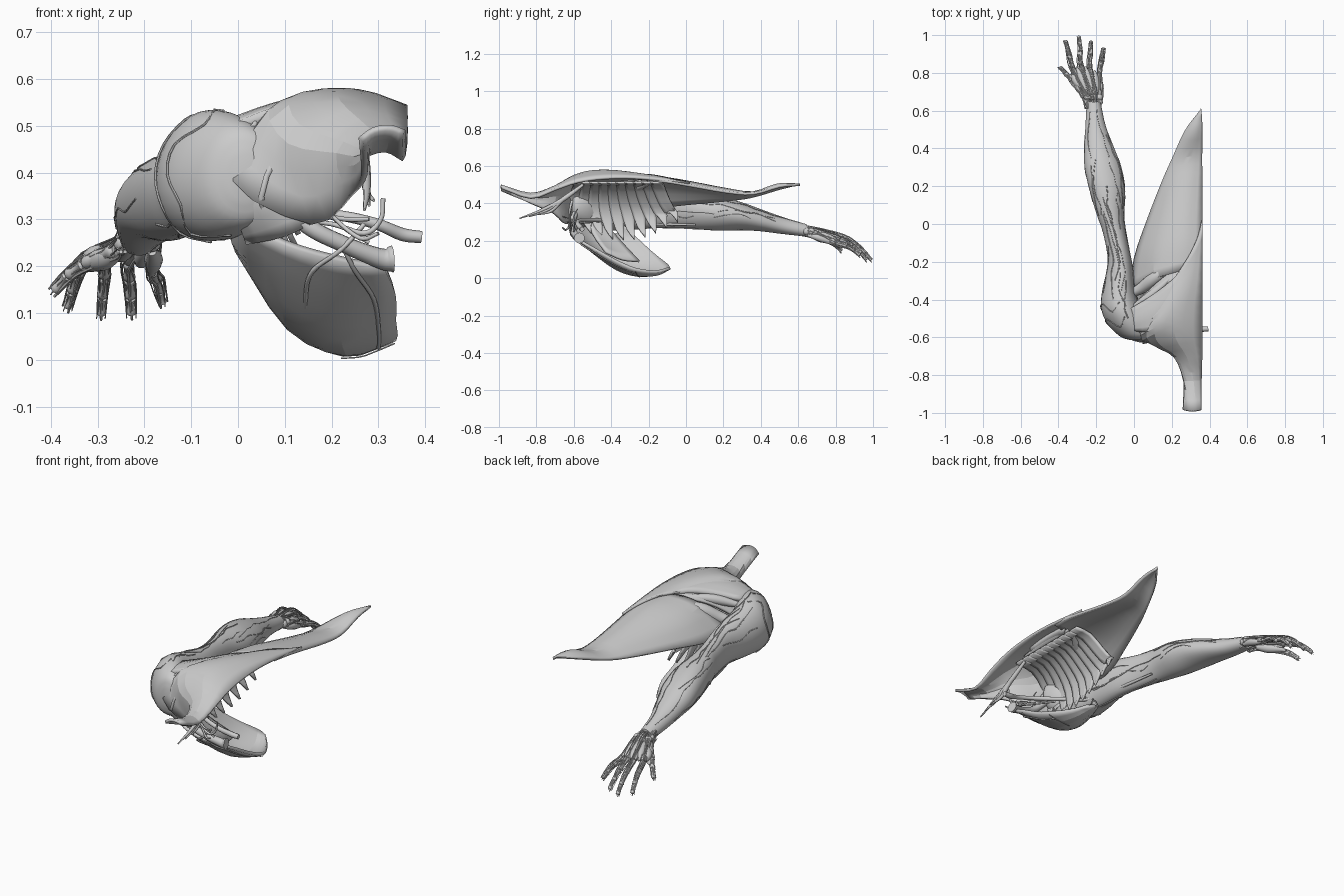
import bpy, math, random
from mathutils import Vector
random.seed(4)


def spline(pts, n):
    """Catmull-Rom resample: n steps per span, any dimension."""
    out = []
    for i in range(len(pts) - 1):
        b, c = pts[i], pts[i + 1]
        a = pts[i - 1] if i else [2 * u - v for u, v in zip(b, c)]
        d = pts[i + 2] if i + 2 < len(pts) else [2 * v - u for u, v in zip(b, c)]
        for k in range(n):
            t = k / n
            out.append([0.5 * (2 * q + (r - p) * t + (2 * p - 5 * q + 4 * r - s) * t * t
                               + (3 * q - p - 3 * r + s) * t ** 3) for p, q, r, s in zip(a, b, c, d)])
    return out + [list(pts[-1])]


def finish(ob, angle=35):
    bpy.ops.object.select_all(action='DESELECT')
    ob.select_set(True)
    bpy.context.view_layer.objects.active = ob
    bpy.ops.object.shade_smooth_by_angle(angle=math.radians(angle))


def mesh(name, verts, faces, thick=0, angle=35):
    me = bpy.data.meshes.new(name)
    me.from_pydata([tuple(v) for v in verts], [], faces)
    me.update()
    ob = bpy.data.objects.new(name, me)
    bpy.context.collection.objects.link(ob)
    finish(ob, angle)
    if thick:
        m = ob.modifiers.new("thickness", 'SOLIDIFY')
        m.thickness, m.offset = thick, 0
    return ob


def sheet(name, rows, n=3, thick=0.014, angle=15):
    """Smooth muscle sheet through a grid of control points."""
    rows = [spline(r, n) for r in rows]
    cols = [spline(list(c), n) for c in zip(*rows)]
    h = len(cols[0])
    faces = [(i * h + j, i * h + j + 1, (i + 1) * h + j + 1, (i + 1) * h + j)
             for i in range(len(cols) - 1) for j in range(h - 1)]
    return mesh(name, [p for c in cols for p in c], faces, thick, angle)


def tubes(name, paths, res=2, steps=5):
    """Paths are lists of (x, y, z, radius)."""
    cu = bpy.data.curves.new(name, 'CURVE')
    cu.dimensions, cu.bevel_depth, cu.bevel_resolution, cu.use_fill_caps = '3D', 1, res, True
    for p in paths:
        p = spline(p, steps)
        s = cu.splines.new('POLY')
        s.points.add(len(p) - 1)
        for q, v in zip(s.points, p):
            q.co, q.radius = (*v[:3], 1), max(v[3], 0.0008)
    ob = bpy.data.objects.new(name, cu)
    bpy.context.collection.objects.link(ob)
    bpy.ops.object.select_all(action='DESELECT')
    ob.select_set(True)
    bpy.context.view_layer.objects.active = ob
    bpy.ops.object.convert(target='MESH')
    finish(bpy.context.object, 50)


def vessel(pts, r):
    return [(*p, r) for p in pts]


# Arm: rings of (y, left x, right x, bottom z, top z)
arm = spline([(-.615, -.02, .05, .34, .44), (-.595, -.075, .10, .29, .49), (-.53, -.14, .09, .258, .522),
              (-.45, -.172, .045, .25, .53), (-.36, -.168, .012, .258, .51), (-.2, -.138, -.01, .268, .475),
              (-.05, -.163, -.042, .27, .452), (.05, -.198, -.055, .265, .447), (.18, -.238, -.05, .255, .435),
              (.3, -.264, -.07, .256, .405), (.4, -.264, -.105, .25, .368), (.52, -.257, -.15, .235, .325),
              (.645, -.25, -.176, .222, .288)], 4)


def on_arm(y, a, lift=0.0):
    i = max(k for k in range(len(arm) - 1) if arm[k][0] <= y or k == 0)
    p, q = arm[i], arm[i + 1]
    t = min(1, max(0, (y - p[0]) / (q[0] - p[0])))
    _, l, r, b, u = [m + (n - m) * t for m, n in zip(p, q)]
    bump = 1 + .025 * math.sin(3 * a + 6 * y)          # muscle bellies
    return ((l + r) / 2 + ((r - l) / 2 * bump + lift) * math.cos(a), y,
            (b + u) / 2 + ((u - b) / 2 * bump + lift) * math.sin(a))


N = 32
V = [on_arm(r[0], 2 * math.pi * k / N) for r in arm for k in range(N)]
F = [(i * N + k, (i + 1) * N + k, (i + 1) * N + (k + 1) % N, i * N + (k + 1) % N)
     for i in range(len(arm) - 1) for k in range(N)]
F += [tuple(range(N)), tuple(reversed(range(len(V) - N, len(V))))]
mesh("arm_muscles", V, F, 0, 50)

# Back sheets, spine side first
sheet("trapezius", [
    [(.355, -.985, .485), (.325, -.99, .495), (.29, -.99, .49), (.262, -.985, .47)],
    [(.355, -.83, .43), (.315, -.83, .45), (.27, -.83, .435), (.27, -.82, .395)],
    [(.36, -.7, .475), (.28, -.7, .49), (.215, -.7, .44), (.24, -.71, .35)],
    [(.36, -.58, .515), (.22, -.6, .545), (.11, -.64, .46), (.16, -.635, .29)],
    [(.36, -.43, .535), (.22, -.49, .572), (.07, -.57, .53), (-.01, -.61, .38)],
    [(.36, -.25, .535), (.28, -.33, .565), (.18, -.43, .57), (.06, -.53, .535)],
    [(.36, .02, .508), (.34, -.06, .525), (.31, -.13, .54), (.28, -.19, .55)]], 3)
sheet("latissimus", [
    [(.355, .61, .50), (.352, .605, .50), (.35, .6, .50), (.345, .59, .50)],
    [(.36, .5, .49), (.33, .49, .50), (.30, .49, .495), (.27, .49, .475)],
    [(.36, .36, .452), (.31, .36, .458), (.25, .35, .452), (.205, .35, .435)],
    [(.36, .22, .46), (.29, .22, .475), (.22, .215, .462), (.145, .21, .415)],
    [(.36, .02, .495), (.26, .01, .515), (.15, .01, .475), (.065, 0, .395)],
    [(.36, -.1, .515), (.25, -.12, .535), (.11, -.15, .49), (.005, -.18, .375)],
    [(.355, -.2, .525), (.24, -.25, .54), (.11, -.29, .505), (-.02, -.36, .37)]], 3)

# Shoulder blade muscles
sheet("infraspinatus", [
    [(.29, -.2, .535), (.2, -.3, .545), (.1, -.38, .525), (-.02, -.45, .5)],
    [(.28, -.35, .55), (.18, -.42, .555), (.08, -.48, .535), (-.02, -.52, .5)],
    [(.27, -.5, .55), (.16, -.55, .54), (.08, -.57, .525), (-.01, -.56, .49)]], 3, .03)
sheet("subscapularis", [
    [(.27, -.2, .535), (.16, -.28, .525), (.07, -.36, .48), (-.02, -.44, .40)],
    [(.27, -.4, .54), (.16, -.44, .53), (.07, -.48, .48), (-.02, -.5, .40)],
    [(.26, -.56, .53), (.16, -.58, .515), (.07, -.57, .47), (-.02, -.54, .40)]], 3, .016)
tubes("teres_muscles", [
    [(.23, -.2, .51, .012), (.12, -.28, .485, .035), (.04, -.34, .44, .03), (-.04, -.38, .41, .015)],
    [(.21, -.27, .53, .01), (.1, -.37, .51, .025), (0, -.44, .48, .015)]], 4)

# Front edge of the shoulder cap, tucked under its neighbours
sheet("front_shoulder", [
    [(.165, -.625, .295), (.115, -.625, .36), (.06, -.60, .45)],
    [(.1, -.605, .265), (.06, -.617, .34), (.02, -.59, .43)],
    [(.02, -.54, .25), (0, -.58, .31), (-.02, -.57, .40)]], 3, .014, 50)

# Chest muscle, folding up at its lower edge, with a smaller one inside it
sheet("pectoral", [
    [(.315, -.56, .195), (.2, -.59, .22), (.1, -.59, .25), (-.01, -.55, .30)],
    [(.335, -.47, .145), (.22, -.49, .135), (.1, -.51, .18), (-.01, -.49, .26)],
    [(.335, -.37, .09), (.22, -.37, .05), (.1, -.4, .105), (0, -.43, .24)],
    [(.335, -.27, .048), (.23, -.26, .016), (.11, -.3, .07), (0, -.38, .235)],
    [(.285, -.165, .035), (.21, -.16, .024), (.1, -.22, .1), (-.005, -.34, .25)],
    [(.23, -.095, .05), (.18, -.09, .065), (.09, -.18, .14), (-.02, -.34, .29)]], 3, .016)
sheet("small_pectoral", [[(.03, -.53, .34), (.1, -.5, .24), (.19, -.43, .14)],
                         [(.02, -.5, .34), (.09, -.43, .22), (.18, -.34, .10)],
                         [(.01, -.47, .34), (.07, -.37, .22), (.16, -.25, .09)]], 3, .014)

# Serratus: overlapping pointed strips from the blade around the ribs
for i in range(10):
    t = i / 9
    y0, y1, w, s0 = -.58 + .42 * t, -.6 + .52 * t, .034, .05 * t
    zt = .26 - .06 * math.sin(t * math.pi) + .04 * t ** 3
    path = [(.27, y0, .51, .03), (.17 + s0 * .4, y0 + .01, .495, w), (.085 + s0, (y0 + y1) / 2, .44 - s0 * .4, w),
            (.05 + s0, y1, .35, w), (.06 + s0, y1 + .015, zt + .055, .022), (.085 + s0, y1 + .035, zt, .001)]
    sheet("serratus_strip_%d" % i, [[(x, y + s * r, z) for x, y, z, r in path] for s in (-1, 0, 1)], 2, .012, 40)

# Collarbone and neck strands
tubes("collarbone", [[(.33, -.57, .215, .029), (.305, -.575, .216, .022), (.23, -.6, .245, .018),
                      (.15, -.612, .285, .018), (.08, -.59, .35, .016), (.03, -.56, .40, .016)]], 4)
tubes("neck_strands", [
    [(.27 + .01 * k, -.89 + .05 * k, .32 + .01 * k, .003), (.275, -.78 + .03 * k, .36, .008), (.27, -.66, .42, .012),
     (.26, -.55, .50, .008)] for k in range(3)])

# Large vessels and nerves near the armpit
tubes("subclavian_vessels", [
    [(.392, -.555, .262, .013), (.35, -.56, .268, .014), (.29, -.58, .292, .012), (.2, -.56, .31, .011),
     (.08, -.47, .31, .011), (-.02, -.36, .30, .009), (-.05, -.15, .29, .008), (-.075, .05, .285, .006)],
    [(.31, -.62, .345, .005), (.305, -.62, .30, .005), (.27, -.62, .27, .006), (.2, -.6, .29, .005), (.1, -.5, .30, .005)],
    [(.28, -.6, .25, .004), (.23, -.6, .28, .005), (.18, -.6, .33, .004), (.16, -.58, .37, .003)],
    [(.3, -.66, .27, .004), (.26, -.64, .26, .005), (.2, -.61, .31, .004), (.21, -.66, .33, .002)],
    [(.28, -.64, .30, .004), (.23, -.62, .30, .005), (.15, -.55, .31, .006), (0, -.38, .31, .006)]])
tubes("chest_vessels", [
    vessel([(.27, -.61, .29), (.22, -.615, .235), (.16, -.57, .19), (.145, -.495, .14), (.15, -.38, .07), (.17, -.3, .03)], .005),
    vessel([(.22, -.61, .25), (.25, -.57, .19), (.29, -.48, .13), (.3, -.37, .067), (.3, -.27, .026)], .005),
    vessel([(.335, -.27, .035), (.29, -.26, .016), (.26, -.25, .006), (.22, -.25, .003)], .0015)])

# Surface veins of the arm
veins = []
for k in range(20):
    y = random.uniform(-.5, .2) if k > 5 else -.5 + .05 * k
    a = random.uniform(0, 2 * math.pi)
    end, p = min(.64, y + random.uniform(.2, .6)), []
    while y < end:
        p.append((*on_arm(y, a, .0005), .003 if k < 6 else .002))
        y += .05
        a += random.uniform(-.18, .18)
    veins.append(p)
for y in (-.52, -.44):             # veins crossing the front of the shoulder
    veins.append([(*on_arm(y + .03 * math.sin(5 * a), a, .002), .003) for a in (1.6, 2.1, 2.6, 3.1, 3.6, 4.2, 4.7)])
tubes("arm_veins", veins, 1, 3)

# Hand: (base, knuckle, tip) of each digit
digits = [((-.25, .675, .25), (-.325, .825, .215), (-.364, .97, .112)),
          ((-.228, .68, .258), (-.282, .84, .22), (-.292, .992, .096)),
          ((-.205, .68, .255), (-.235, .825, .21), (-.228, .966, .097)),
          ((-.184, .675, .245), (-.184, .80, .19), (-.162, .93, .122)),
          ((-.262, .67, .235), (-.328, .755, .205), (-.392, .83, .148))]
bones, cords, flesh = [], [], []
for n, dg in enumerate(digits):
    b, m, t = map(Vector, dg)
    arch = Vector((0, .004, .014))
    j = [b, m, m.lerp(t, .45) + arch, m.lerp(t, .77) + arch * .7, t]
    if n == 4:
        j = [b, m, m.lerp(t, .55) + arch * .5, t]
    for i in range(len(j) - 1):
        r = .0155 - .0016 * i
        p, q = j[i], j[i + 1]
        bones.append([(*p.lerp(q, f), r * s) for f, s in ((0, .6), (.08, 1.05), (.3, .75), (.6, .7), (.9, 1), (1, .5))])
    wrist = Vector((-.214 + (b.x + .214) * .75, .61, 0))
    for dx, dz, r in ((0, .016, .004), (0, -.017, .0045), (.015, .004, .003), (-.015, .004, .003),
                      (.012, -.012, .002), (-.012, -.012, .002), (.009, .014, .002), (-.009, .014, .002)):
        start = wrist + Vector((dx * .6, 0, .256 + dz * 1.5))
        cords.append([(*start, r)] + [(*(v + Vector((dx + random.uniform(-.004, .004), 0, dz)) * (1 - .08 * i)),
                                       r * (1 - .1 * i)) for i, v in enumerate(j)])
for n in range(3):                 # muscles between the hand bones
    b0, k0 = Vector(digits[n][0]), Vector(digits[n][1])
    b1, k1 = Vector(digits[n + 1][0]), Vector(digits[n + 1][1])
    b, k = (b0 + b1) / 2, (k0 + k1) / 2
    flesh.append([(*b, .006), (*b.lerp(k, .4), .018), (*b.lerp(k, .75), .017), (*k, .005)])
flesh.append([(-.25, .67, .232, .012), (-.285, .72, .218, .026), (-.32, .77, .203, .017), (-.34, .79, .19, .005)])
flesh.append([(-.184, .65, .232, .01), (-.18, .72, .214, .02), (-.184, .79, .184, .008)])
flesh.append([(-.25, .7, .24, .008), (-.305, .755, .222, .022), (-.328, .815, .213, .007)])
tubes("hand_bones", bones, 3, 2)
tubes("hand_tendons_and_vessels", cords, 1, 3)
tubes("hand_muscles", flesh, 3, 4)

# Wrist bones
for n in range(8):
    x, y = -.246 + .0205 * (n % 4), .645 + .025 * (n // 4)
    bpy.ops.mesh.primitive_uv_sphere_add(segments=12, ring_count=8, radius=.02, location=(x, y, .25))
    bpy.context.object.name = "wrist_bone_%d" % n
    finish(bpy.context.object, 60)
